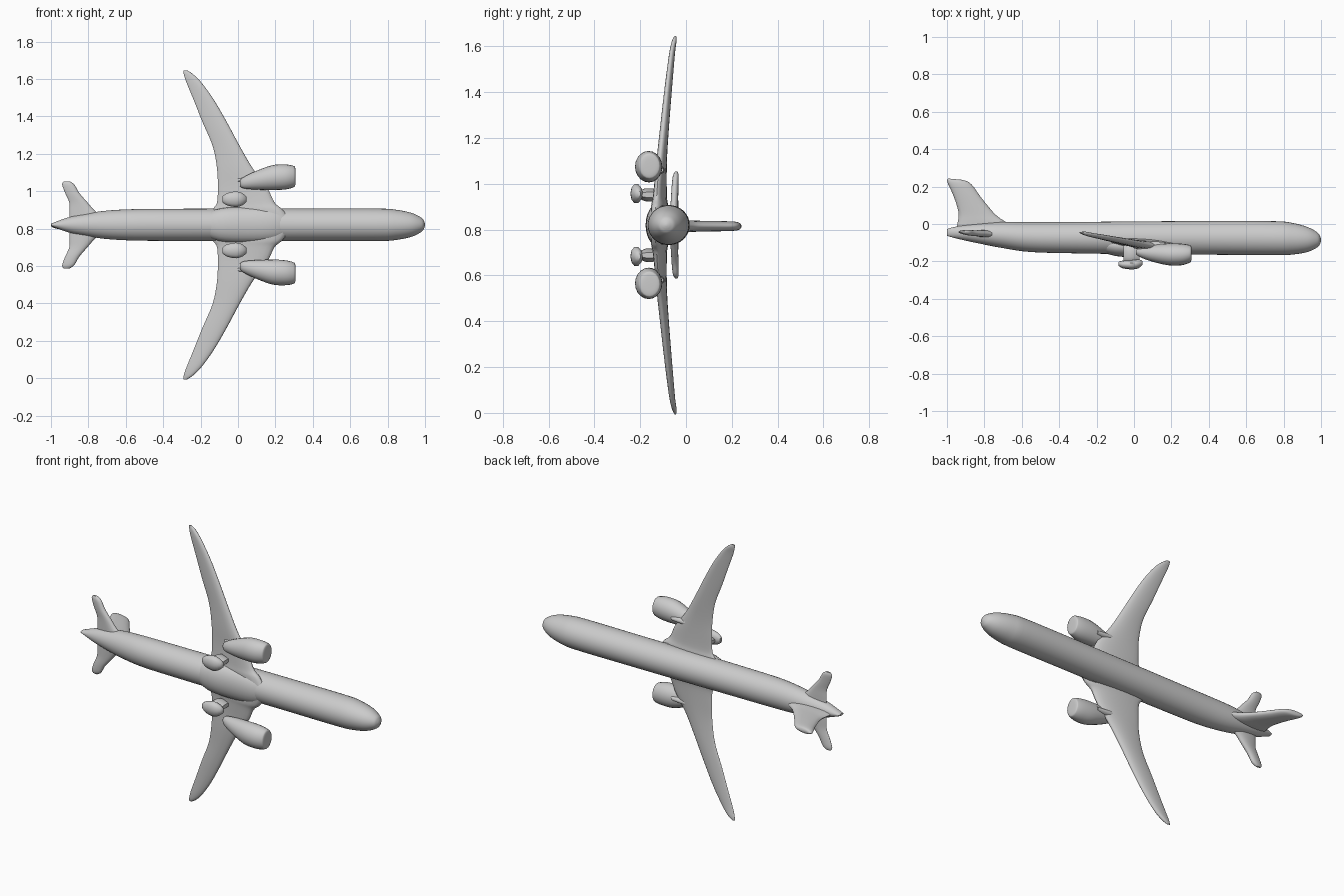
import bpy, bmesh, math
from mathutils import Vector

AXIS_Z = 0.82          # height of the fuselage centreline
paint = bpy.data.materials.new("light grey")
paint.diffuse_color = (0.6, 0.6, 0.6, 1)


def smooth_rows(rows, steps):
    """Catmull-Rom interpolation between rows of section numbers."""
    out = []
    for i in range(len(rows) - 1):
        a, b = rows[max(i - 1, 0)], rows[i]
        c, d = rows[i + 1], rows[min(i + 2, len(rows) - 1)]
        for s in range(steps):
            t = s / steps
            out.append([0.5 * (2 * q + (r - p) * t + (2 * p - 5 * q + 4 * r - u) * t * t
                               + (3 * q - p - 3 * r + u) * t ** 3)
                        for p, q, r, u in zip(a, b, c, d)])
    return out + [list(rows[-1])]


def loft(name, rows, point, sides=24, steps=4):
    """Skin closed rings; point(row, angle) places each vertex."""
    bm = bmesh.new()
    rings = [[bm.verts.new(point(r, 2 * math.pi * k / sides)) for k in range(sides)]
             for r in smooth_rows(rows, steps)]
    for a, b in zip(rings, rings[1:]):
        for k in range(sides):
            n = (k + 1) % sides
            bm.faces.new((a[k], a[n], b[n], b[k]))
    bm.faces.new(rings[0])
    bm.faces.new(rings[-1])
    bmesh.ops.recalc_face_normals(bm, faces=bm.faces)
    mesh = bpy.data.meshes.new(name)
    bm.to_mesh(mesh)
    bm.free()
    mesh.materials.append(paint)
    obj = bpy.data.objects.new(name, mesh)
    bpy.context.collection.objects.link(obj)
    bpy.ops.object.select_all(action='DESELECT')
    obj.select_set(True)
    bpy.context.view_layer.objects.active = obj
    bpy.ops.object.shade_smooth_by_angle(angle=math.radians(50))
    return obj


def body(offset):
    """Rows: x, y centre, y radius, z radius, z shift; offset from centreline."""
    side = 1 if offset >= 0 else -1
    return lambda r, t: Vector((r[0], r[1] + r[2] * math.cos(t),
                                AXIS_Z + offset + side * r[4] + r[3] * math.sin(t)))


def blade(side, tilt):
    """Rows: span, leading x, trailing x, y centre, half thickness."""
    def point(r, t):
        mid, half = (r[1] + r[2]) / 2, abs(r[1] - r[2]) / 2
        dx = half * math.cos(t)
        thick = r[4] * math.sin(t) * (1 + 0.35 * math.cos(t))
        return Vector((mid + dx, r[3] - tilt * dx + thick, AXIS_Z + side * r[0]))
    return point


def fin_point(r, t):
    """Rows: y, leading x, trailing x, half thickness."""
    mid, half = (r[1] + r[2]) / 2, (r[1] - r[2]) / 2
    return Vector((mid + half * math.cos(t), r[0] + 0.09 * half * math.cos(t) * -1,
                   AXIS_Z - 0.005 + r[3] * math.sin(t)))


# Fuselage with rounded nose and raised tail cone
loft("fuselage", [
    (-1.0, -0.045, 0.018, 0.006, 0), (-0.97, -0.045, 0.027, 0.018, 0),
    (-0.9, -0.047, 0.042, 0.042, 0), (-0.8, -0.052, 0.058, 0.062, 0),
    (-0.7, -0.059, 0.070, 0.076, 0), (-0.55, -0.070, 0.080, 0.084, 0),
    (-0.3, -0.073, 0.084, 0.086, 0), (0.05, -0.074, 0.088, 0.087, 0),
    (0.4, -0.074, 0.090, 0.087, 0), (0.75, -0.076, 0.091, 0.087, 0),
    (0.85, -0.079, 0.084, 0.080, 0), (0.93, -0.083, 0.066, 0.063, 0),
    (0.98, -0.085, 0.040, 0.038, 0), (0.995, -0.086, 0.020, 0.019, 0),
    (1.0, -0.086, 0.004, 0.004, 0)], body(0), 32)

# Belly fairing between the wing roots
loft("belly_fairing", [
    (-0.22, -0.10, 0.03, 0.04, 0), (-0.1, -0.115, 0.056, 0.086, 0),
    (0.05, -0.118, 0.058, 0.095, 0), (0.2, -0.115, 0.054, 0.086, 0),
    (0.32, -0.10, 0.03, 0.04, 0)], body(0))

for side, label in ((1, "left"), (-1, "right")):
    # Swept main wing with flared root
    loft(label + "_wing", [
        (0.04, 0.27, -0.17, -0.108, 0.032), (0.085, 0.235, -0.135, -0.110, 0.030),
        (0.12, 0.195, -0.112, -0.110, 0.025), (0.2, 0.155, -0.108, -0.107, 0.021),
        (0.3, 0.08, -0.112, -0.102, 0.019), (0.42, 0.01, -0.135, -0.092, 0.017),
        (0.55, -0.06, -0.19, -0.080, 0.015), (0.67, -0.130, -0.238, -0.068, 0.013),
        (0.76, -0.195, -0.275, -0.058, 0.011), (0.805, -0.240, -0.290, -0.050, 0.009),
        (0.826, -0.272, -0.292, -0.046, 0.003)], blade(side, 0.12))

    # Tailplane
    loft(label + "_tailplane", [
        (0.02, -0.70, -0.90, -0.052, 0.020), (0.075, -0.765, -0.90, -0.050, 0.017),
        (0.12, -0.805, -0.902, -0.049, 0.015), (0.17, -0.848, -0.924, -0.047, 0.014),
        (0.215, -0.875, -0.940, -0.044, 0.012),
        (0.233, -0.900, -0.932, -0.042, 0.005)], blade(side, 0.05), 20)

    # Engine nacelle, blunt at the intake and tapered to the rear
    loft(label + "_engine", [
        (0.01, -0.150, 0.010, 0.015, -0.03), (0.03, -0.152, 0.024, 0.030, -0.027),
        (0.09, -0.156, 0.043, 0.048, -0.015), (0.18, -0.162, 0.058, 0.066, 0.0),
        (0.25, -0.163, 0.058, 0.067, 0.004), (0.295, -0.160, 0.048, 0.058, 0.006),
        (0.306, -0.158, 0.038, 0.046, 0.006), (0.308, -0.158, 0.01, 0.01, 0.006)],
        body(side * 0.252), 20)

    # Pylon joining engine and wing
    loft(label + "_pylon", [
        (0.0, -0.115, 0.015, 0.010, 0), (0.08, -0.118, 0.026, 0.018, 0),
        (0.17, -0.120, 0.022, 0.014, 0)], body(side * 0.24), 12)

    # Main landing gear pod and its strut
    loft(label + "_gear_pod", [
        (-0.083, -0.213, 0.010, 0.016, 0), (-0.06, -0.216, 0.021, 0.034, 0),
        (-0.01, -0.217, 0.026, 0.044, 0), (0.025, -0.212, 0.024, 0.033, 0),
        (0.046, -0.208, 0.010, 0.014, 0)], body(side * 0.137), 10, 2)
    loft(label + "_gear_strut", [
        (-0.055, -0.160, 0.045, 0.012, 0), (-0.02, -0.160, 0.055, 0.030, 0),
        (0.03, -0.160, 0.045, 0.012, 0)], body(side * 0.132), 10, 2)

# Vertical tail fin
loft("tail_fin", [
    (-0.04, -0.60, -0.95, 0.026), (0.01, -0.665, -0.94, 0.026),
    (0.05, -0.730, -0.938, 0.024), (0.10, -0.778, -0.950, 0.023),
    (0.16, -0.826, -0.972, 0.022), (0.21, -0.862, -0.995, 0.020),
    (0.232, -0.890, -0.999, 0.015), (0.240, -0.925, -0.993, 0.005)], fin_point, 20)
